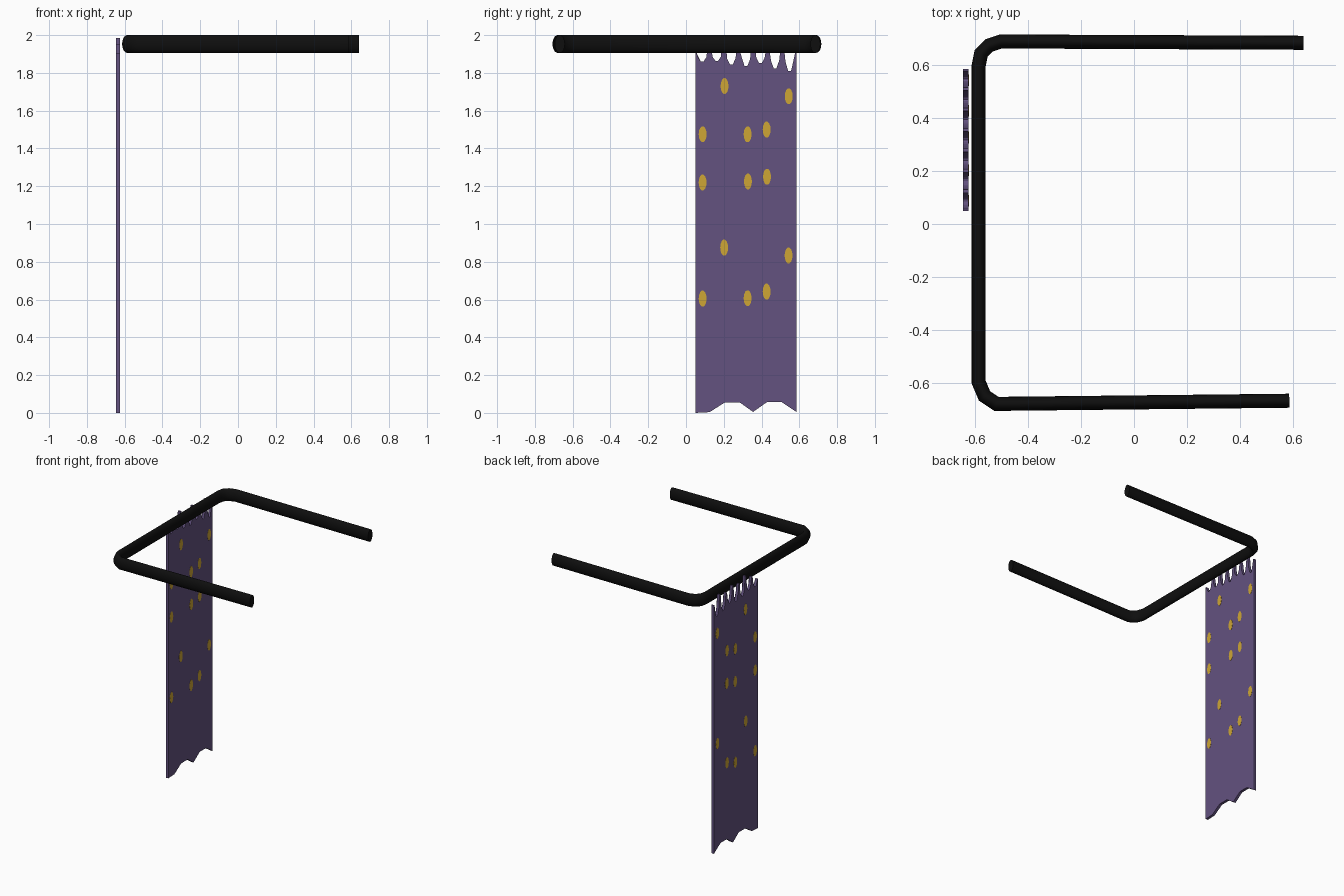
import bpy, bmesh, math
from mathutils import Vector

if "Cube" in bpy.data.objects:
    bpy.data.objects.remove(bpy.data.objects["Cube"])


def material(name, rgb):
    m = bpy.data.materials.new(name)
    m.diffuse_color = (*rgb, 1)
    m.use_nodes = True
    m.node_tree.nodes["Principled BSDF"].inputs["Base Color"].default_value = m.diffuse_color
    return m


BLACK = material("black metal", (0.0045, 0.0045, 0.0045))
PURPLE = material("purple cloth", (0.125, 0.085, 0.215))
GOLD = material("gold paint", (0.62, 0.38, 0.035))


def make_object(name, bm, mat):
    bmesh.ops.recalc_face_normals(bm, faces=bm.faces)
    me = bpy.data.meshes.new(name)
    bm.to_mesh(me)
    bm.free()
    me.materials.append(mat)
    ob = bpy.data.objects.new(name, me)
    bpy.context.collection.objects.link(ob)
    return ob


def slab(bm, outline, x0, x1):
    """Extrude a (y, z) outline from x0 to x1."""
    a = [bm.verts.new((x0, y, z)) for y, z in outline]
    b = [bm.verts.new((x1, y, z)) for y, z in outline]
    caps = [bm.faces.new(a), bm.faces.new(b[::-1])]
    n = len(a)
    for i in range(n):
        j = (i + 1) % n
        bm.faces.new((a[i], b[i], b[j], a[j]))
    bmesh.ops.triangulate(bm, faces=caps, ngon_method='EAR_CLIP')


# U-shaped rail: an upright oval section swept along a bent path
path = [Vector(p) for p in (
    (0.587, -0.668), (-0.52, -0.68), (-0.565, -0.65), (-0.587, -0.598),
    (-0.587, 0.60), (-0.578, 0.645), (-0.548, 0.675), (-0.503, 0.69), (0.64, 0.685))]
SIDES, RH, RV, RAIL_Z = 20, 0.0265, 0.047, 1.953
bm = bmesh.new()
rings = []
for i, p in enumerate(path):
    d0 = (p - path[i - 1]).normalized() if i else (path[1] - p).normalized()
    d1 = (path[i + 1] - p).normalized() if i < len(path) - 1 else d0
    t = (d0 + d1).normalized()
    side = Vector((-t.y, t.x)) / t.dot(d0)      # mitred corner
    ring = []
    for k in range(SIDES):
        a = 2 * math.pi * k / SIDES
        q = p + side * RH * math.cos(a)
        ring.append(bm.verts.new((q.x, q.y, RAIL_Z + RV * math.sin(a))))
    rings.append(ring)
for r0, r1 in zip(rings, rings[1:]):
    for k in range(SIDES):
        j = (k + 1) % SIDES
        bm.faces.new((r0[k], r0[j], r1[j], r1[k]))
bm.faces.new(rings[0])
bm.faces.new(rings[-1])
rail = make_object("curtain_rail", bm, BLACK)
bpy.context.view_layer.objects.active = rail
rail.select_set(True)
bpy.ops.object.shade_smooth_by_angle(angle=math.radians(40))

# Curtain: ragged hem, scalloped top with tabs reaching over the rail
X0, X1 = -0.646, -0.625
outline = [(0.05, 0), (0.125, 0.004), (0.205, 0.055), (0.285, 0.055), (0.355, 0.005),
           (0.43, 0.058), (0.505, 0.058), (0.585, 0.005)]
notch_bottoms = [1.857, 1.862, 1.841, 1.832, 1.85, 1.82, 1.804]
tab_tips = [1.95, 1.985, 1.955, 1.97, 1.945, 1.96]
PITCH = 0.0772
top = [(0.05, 1.905)]
for i, zb in enumerate(notch_bottoms):
    c = 0.0855 + PITCH * i
    for s in range(-4, 5):
        u = s / 4
        top.append((c + u * 0.029, zb + (1.905 - zb) * abs(u) ** 2.2))
    if i < 6:
        for e in (-0.006, 0.006):
            top.append((c + PITCH / 2 + e, tab_tips[i]))
top.append((0.585, 1.905))
bm = bmesh.new()
slab(bm, outline + top[::-1], X0, X1)
make_object("curtain", bm, PURPLE)

# Gold oval spots as thin plates on both faces of the cloth
spots = [(0.204, 1.73), (0.544, 1.676), (0.088, 1.475), (0.326, 1.475), (0.427, 1.50),
         (0.088, 1.22), (0.328, 1.225), (0.429, 1.25), (0.202, 0.875), (0.543, 0.833),
         (0.088, 0.605), (0.326, 0.607), (0.427, 0.642)]
bm = bmesh.new()
for y, z in spots:
    oval = [(y + 0.021 * math.cos(a), z + 0.043 * math.sin(a))
            for a in (2 * math.pi * k / 14 for k in range(14))]
    slab(bm, oval, X0 - 0.001, X0 + 0.001)
    slab(bm, oval, X1 - 0.001, X1 + 0.001)
make_object("curtain_spots", bm, GOLD)
